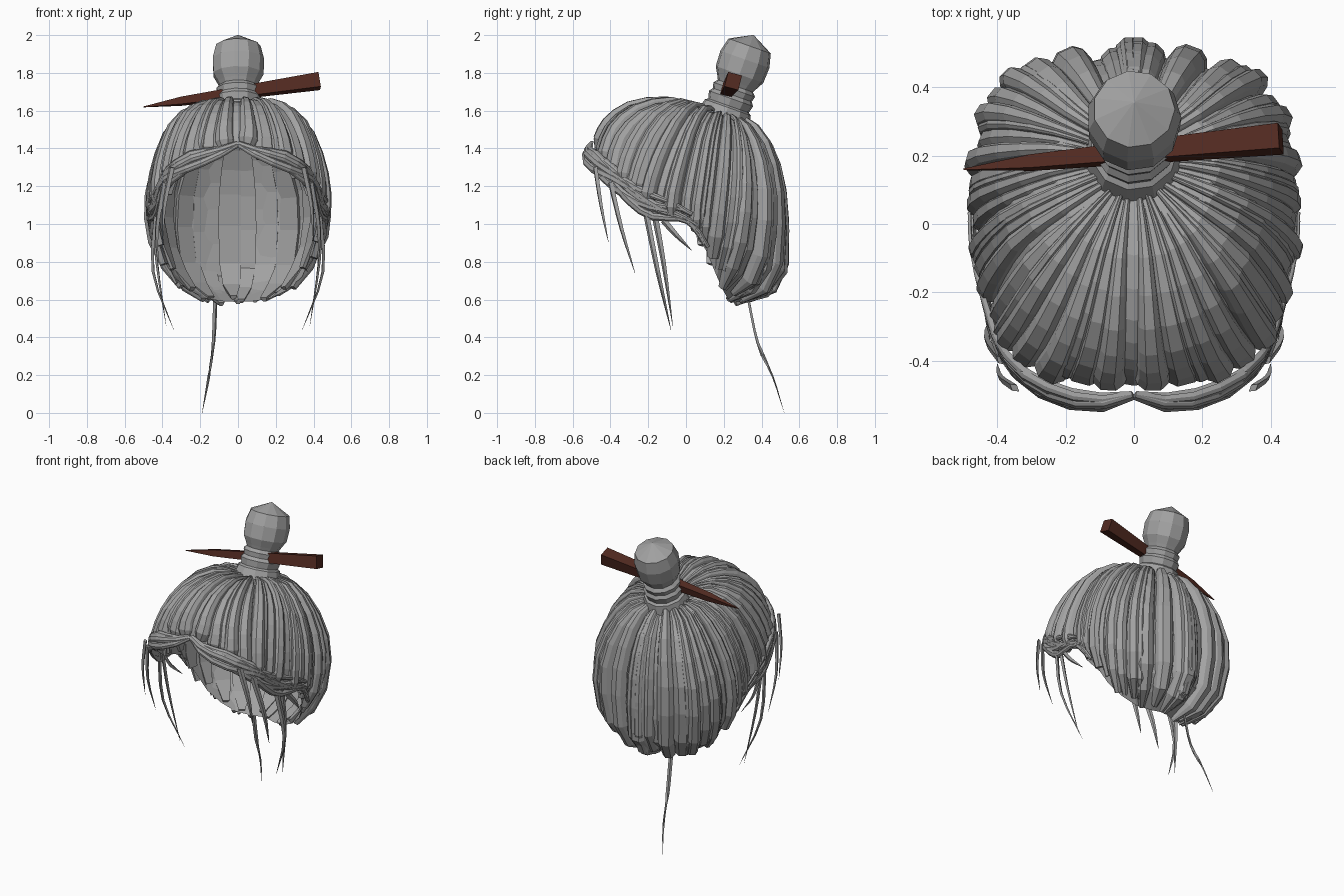
import bpy, bmesh, math, random
from mathutils import Vector, Matrix

random.seed(4)
cube = bpy.data.objects.get("Cube")
if cube:
    bpy.data.objects.remove(cube)

CENTRE = Vector((0, 0.05, 1.1))
RIB = [(-1, -.4), (-.8, .5), (-.4, 1), (.4, 1), (.8, .5), (1, -.4)]
DIAMOND = [(-1, 0), (0, 1), (1, 0), (0, -1)]
SQUARE = [(-1, -1), (-1, 1), (1, 1), (1, -1)]


def material(name, colour):
    mat = bpy.data.materials.new(name)
    mat.use_nodes = True
    mat.diffuse_color = (*colour, 1)
    mat.node_tree.nodes["Principled BSDF"].inputs["Base Color"].default_value = (*colour, 1)
    return mat


HAIR = material("hair grey", (.36, .36, .36))
WOOD = material("dark red wood", (.085, .023, .015))


def finish(name, bm, mat):
    bmesh.ops.recalc_face_normals(bm, faces=bm.faces)
    mesh = bpy.data.meshes.new(name)
    bm.to_mesh(mesh)
    bm.free()
    mesh.materials.append(mat)
    obj = bpy.data.objects.new(name, mesh)
    bpy.context.collection.objects.link(obj)


def tube(bm, pts, sizes, profile):
    """Sweep a profile along points; sizes are (half width, half height)."""
    rings = []
    for i, p in enumerate(pts):
        along = (pts[min(i + 1, len(pts) - 1)] - pts[max(i - 1, 0)]).normalized()
        side = along.cross(p - CENTRE).normalized()
        out = side.cross(along)
        w, h = sizes[i]
        rings.append([bm.verts.new(p + side * u * w + out * v * h) for u, v in profile])
    n = len(profile)
    for a, b in zip(rings, rings[1:]):
        for j in range(n):
            bm.faces.new((a[j], a[(j + 1) % n], b[(j + 1) % n], b[j]))
    bm.faces.new(rings[0][::-1])
    bm.faces.new(rings[-1])


def spline(pts, u):
    """Catmull-Rom point at u, measured in control points."""
    ext = [pts[0] * 2 - pts[1], *pts, pts[-1] * 2 - pts[-2]]
    i = max(0, min(int(u), len(pts) - 2))
    f = u - i
    a, b, c, d = ext[i:i + 4]
    return b + (c - a) * f / 2 + (a - b * 2.5 + c * 2 - d / 2) * f * f \
        + (b * 1.5 - a / 2 - c * 1.5 + d / 2) * f ** 3


# Combing paths from the knot to the hairline, front to nape, for one side
PATHS = [
    [(.01, .1, 1.63), (.02, -.1, 1.68), (.02, -.3, 1.65), (.02, -.42, 1.57), (.02, -.47, 1.5), (0, -.5, 1.42)],
    [(.05, .1, 1.63), (.14, -.05, 1.67), (.22, -.22, 1.62), (.28, -.34, 1.51), (.32, -.4, 1.38), (.34, -.42, 1.25)],
    [(.08, .13, 1.62), (.21, .05, 1.65), (.34, -.04, 1.56), (.41, -.13, 1.38), (.44, -.19, 1.2), (.43, -.21, 1.07)],
    [(.1, .18, 1.6), (.24, .15, 1.61), (.38, .1, 1.49), (.46, .06, 1.29), (.48, .03, 1.1), (.46, .03, .98)],
    [(.1, .22, 1.59), (.23, .25, 1.58), (.36, .26, 1.43), (.45, .25, 1.2), (.45, .22, .95), (.36, .17, .7)],
    [(.07, .26, 1.58), (.18, .33, 1.54), (.29, .41, 1.36), (.36, .44, 1.08), (.32, .39, .74), (.18, .23, .58)],
    [(0, .28, 1.58), (0, .38, 1.52), (0, .48, 1.35), (0, .53, 1.08), (0, .51, .7), (0, .3, .56)],
]
PATHS = [[Vector(p) for p in path] for path in PATHS]


def head(t, s, lift=0.0, side=1):
    """Point on the combed surface: t goes front to nape, s knot to hairline."""
    p = spline([spline(path, s * 5) for path in PATHS], t)
    p = p + (p - CENTRE).normalized() * lift
    return Vector((p.x * side, p.y, p.z))


# Smooth scalp shell beneath the locks
bm = bmesh.new()
for side in (1, -1):
    grid = [[bm.verts.new(head(t / 2, s / 10, -.03, side)) for s in range(11)]
            for t in range(13)]
    for a, b in zip(grid, grid[1:]):
        for j in range(10):
            quad = (a[j], a[j + 1], b[j + 1], b[j])
            bm.faces.new(quad if side > 0 else quad[::-1])
front = [v for v in bm.verts if abs(v.co.x) < .025]
for v in front:
    v.co.x = 0
bmesh.ops.remove_doubles(bm, verts=front, dist=.002)
finish("scalp_shell", bm, HAIR)


# Combed locks, as wide as the gap to their neighbours
def lock(bm, t, step, side, lift, thin=1.0, end=1.0):
    count = 10
    pts, sizes = [], []
    for i in range(count):
        s = i / (count - 1) * end
        pts.append(head(t, s, lift - .025, side))
        gap = (head(t + step / 2, s) - head(t - step / 2, s)).length
        taper = (.55 if i == count - 1 else 1) * thin
        sizes.append((gap * .58 * taper, min(.045, gap * .55) * taper))
    tube(bm, pts, sizes, RIB)


PER_SIDE = 20
STEP = 6 / PER_SIDE
for side, label in ((1, "left"), (-1, "right")):
    bm = bmesh.new()
    for k in range(PER_SIDE):
        t = (k + .5) * STEP + random.uniform(-.05, .05)
        low = k % 2 * .018
        lock(bm, t, STEP, side, random.uniform(-.004, .01) - low, random.uniform(.85, 1.05),
             random.uniform(.95, 1))
        if k % 3 == 1:
            lock(bm, t + STEP / 2, STEP, side, .01, .5, random.uniform(.9, 1))
    finish(label + "_combed_locks", bm, HAIR)
bm = bmesh.new()
lock(bm, 6, STEP, 1, -.01)
finish("nape_lock", bm, HAIR)

# Thin locks crossing each other along the hairline, pushed forward at the brow
for side, label in ((1, "left"), (-1, "right")):
    bm = bmesh.new()
    for k in range(6):
        pts, sizes = [], []
        last = 3.5 - .12 * k
        for i in range(14):
            t = last * i / 13
            spread = min(1, t * 1.6)
            s = .99 - (.022 * k + .035 * math.sin(t * 2.4 + k * 1.7)) * spread
            brow = math.exp(-((t - .45) / .55) ** 2) * min(1, t * 4) * (.03 + k % 3 * .015)
            pts.append(head(t, s, .004, side) + Vector((0, -brow, -brow * .3)))
            fat = .45 + .55 * math.sin(math.pi * min(1, i / 13 + .15))
            sizes.append((.026 * fat, .015 * fat))
        tube(bm, pts, sizes, RIB)
    finish(label + "_hairline_band", bm, HAIR)

# Loose wisps hanging from the hairline
WISPS = [
    [(.35, -.48, 1.3), (.39, -.45, 1.1), (.4, -.41, .9)],
    [(.39, -.4, 1.22), (.43, -.34, .97), (.42, -.27, .74)],
    [(.43, -.22, 1.1), (.45, -.15, .75), (.34, -.08, .44)],
    [(.44, -.17, 1.07), (.43, -.12, .8), (.38, -.07, .46)],
    [(.45, -.12, 1.02), (.46, -.05, .94), (.43, .03, .86)],
]


def wisp(bm, points, side, width):
    ctrl = [Vector((x * side, y, z)) for x, y, z in points]
    pts = [spline(ctrl, i / 3) for i in range(3 * len(ctrl) - 2)]
    n = len(pts) - 1
    tube(bm, pts, [(width * (1 - .95 * (i / n) ** 2), width * .6 * (1 - .95 * (i / n) ** 2))
                   for i in range(n + 1)], DIAMOND)


for side, label in ((1, "left"), (-1, "right")):
    bm = bmesh.new()
    for points in WISPS:
        wisp(bm, points, side, .018)
    finish(label + "_wisps", bm, HAIR)
bm = bmesh.new()
wisp(bm, [(.12, .33, .6), (.13, .38, .37), (.155, .46, .19), (.19, .52, 0)], -1, .013)
finish("nape_wisp", bm, HAIR)

# Topknot: wrapped neck and faceted bun turned about a leaning axis
OUTLINE = [(.15, -.02), (.13, .05), (.115, .06), (.125, .1), (.11, .12), (.118, .15), (.1, .17),
           (.11, .19), (.135, .235), (.139, .32), (.12, .395), (.003, .456)]
bm = bmesh.new()
SIDES = 11
rings = [[bm.verts.new((r * math.cos(a * math.tau / SIDES), r * math.sin(a * math.tau / SIDES), h))
          for a in range(SIDES)] for r, h in OUTLINE]
for a, b in zip(rings, rings[1:]):
    for j in range(SIDES):
        k = (j + 1) % SIDES
        bm.faces.new((a[j], a[k], b[k], b[j]))
bm.faces.new(rings[-1])
bm.faces.new(rings[0][::-1])
bm.transform(Matrix.Translation((0, .205, 1.57)) @ Matrix.Rotation(math.radians(-19.5), 4, "X"))
finish("topknot_bun", bm, HAIR)

# Tapered hair stick pushed through the knot
bm = bmesh.new()
tube(bm, [Vector((.43, .25, 1.757)), Vector((-.3, .18, 1.65)), Vector((-.5, .16, 1.62))],
     [(.038, .04), (.02, .02), (.002, .002)], SQUARE)
finish("hair_stick", bm, WOOD)
